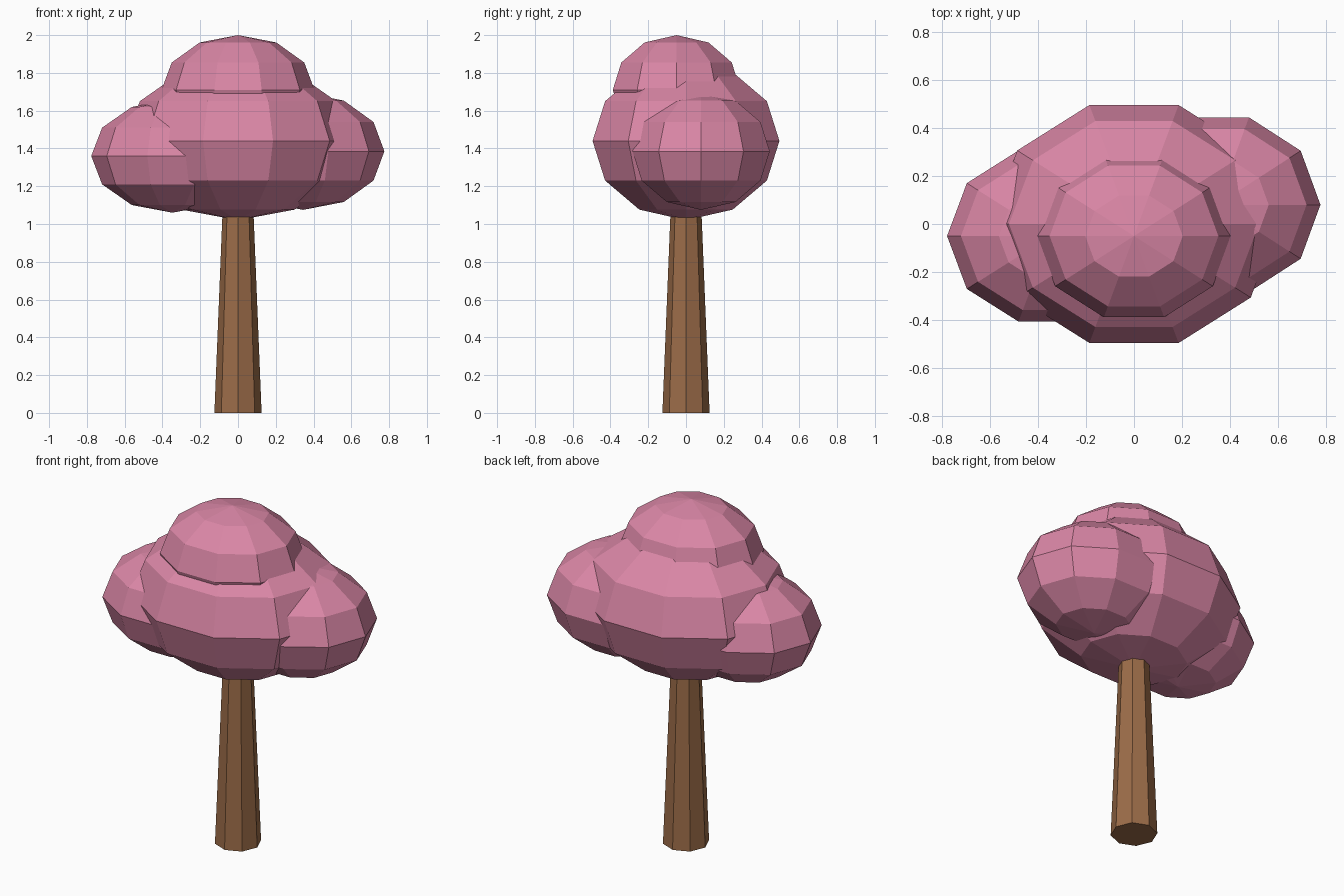
import bpy, bmesh, math
from mathutils import Matrix

if "Cube" in bpy.data.objects:
    bpy.data.objects.remove(bpy.data.objects["Cube"])


def material(name, rgb):
    m = bpy.data.materials.new(name)
    m.diffuse_color = (*rgb, 1)
    m.use_nodes = True
    m.node_tree.nodes["Principled BSDF"].inputs["Base Color"].default_value = m.diffuse_color
    return m


def add_object(name, bm, mat):
    me = bpy.data.meshes.new(name)
    bm.to_mesh(me)
    bm.free()
    me.materials.append(mat)
    bpy.context.collection.objects.link(bpy.data.objects.new(name, me))


def foliage(name, centre, radii):
    bm = bmesh.new()
    bmesh.ops.create_uvsphere(bm, u_segments=10, v_segments=6, radius=1)
    # turn the sphere so that one column of vertices lies on +x
    v = next(v for v in bm.verts if v.co.xy.length > 0.1)
    turn = Matrix.Rotation(-math.atan2(v.co.y, v.co.x), 4, 'Z')
    bm.transform(Matrix.Translation(centre) @ Matrix.Diagonal((*radii, 1)) @ turn)
    add_object(name, bm, pink)


pink = material("blossom_pink", (0.70, 0.24, 0.38))
brown = material("bark_brown", (0.33, 0.15, 0.065))

# tapered eight-sided trunk, running up into the foliage
bm = bmesh.new()
bmesh.ops.create_cone(bm, cap_ends=True, segments=8, radius1=0.125, radius2=0.078, depth=1.16)
bm.transform(Matrix.Translation((0, 0, 0.58)))
add_object("trunk", bm, brown)

# four overlapping faceted clumps
foliage("foliage_main", (0, 0, 1.44), (0.60, 0.52, 0.42))
foliage("foliage_right", (0.345, 0.08, 1.385), (0.43, 0.382, 0.31))
foliage("foliage_left", (-0.347, -0.05, 1.36), (0.43, 0.374, 0.30))
foliage("foliage_top", (0, -0.05, 1.71), (0.405, 0.355, 0.29))
